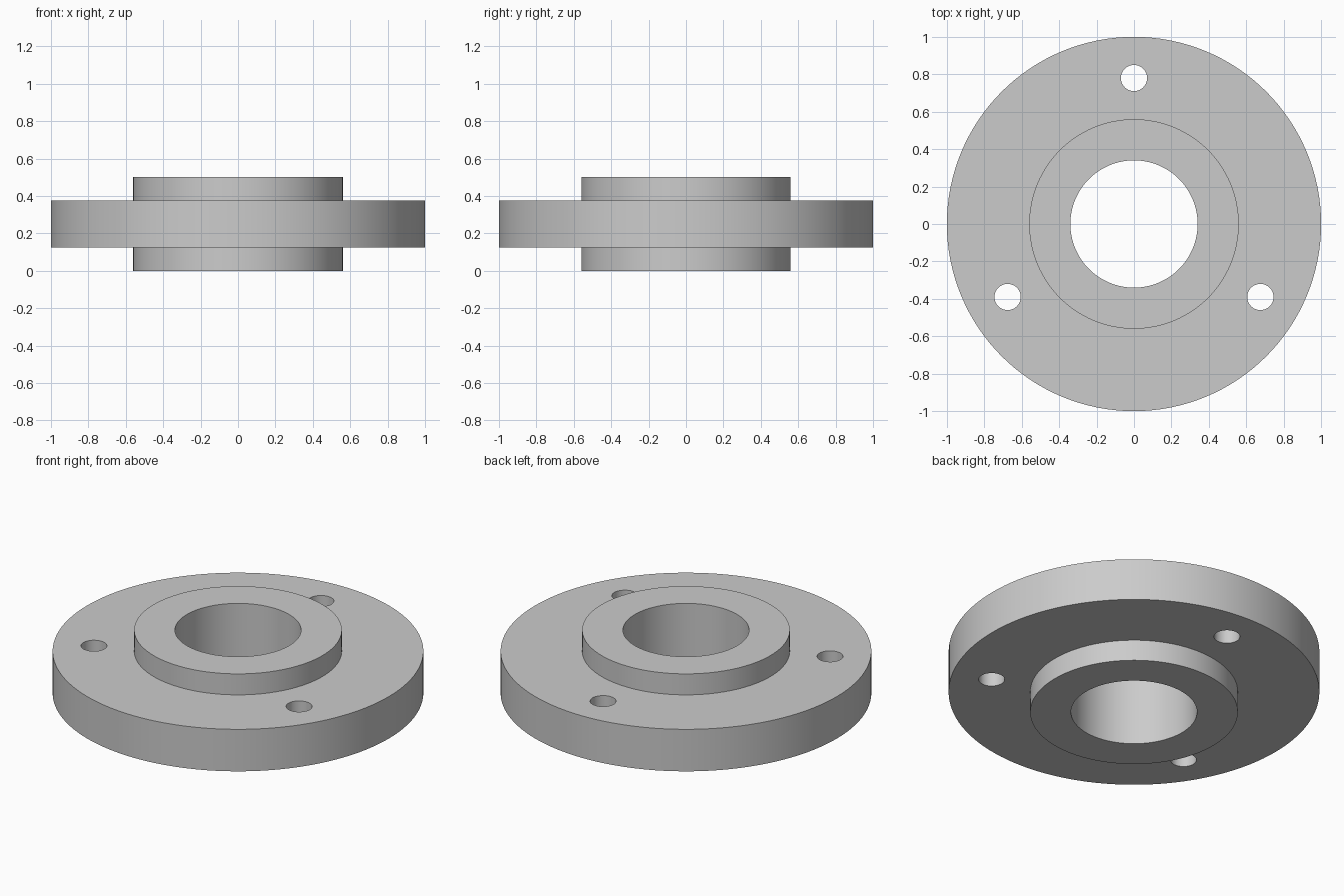
import bpy, bmesh, math
from mathutils import Vector

cube = bpy.data.objects.get("Cube")
if cube:
    bpy.data.objects.remove(cube, do_unlink=True)

# Dimensions
BORE_R, HUB_R, FLANGE_R = 0.34, 0.56, 1.0
FLANGE_LOW, FLANGE_HIGH, HEIGHT = 0.125, 0.375, 0.5
BOLT_CIRCLE_R, BOLT_R, BOLT_COUNT = 0.78, 0.07, 3

# Material
grey = bpy.data.materials.new("light grey metal")
grey.use_nodes = True
colour = (0.6, 0.6, 0.6, 1)
grey.diffuse_color = colour
grey.node_tree.nodes["Principled BSDF"].inputs["Base Color"].default_value = colour


def revolve(name, profile, steps=128):
    """Spin a closed (radius, height) profile around z."""
    bm = bmesh.new()
    verts = [bm.verts.new((0, r, z)) for r, z in profile]
    edges = [bm.edges.new((v, verts[i - 1])) for i, v in enumerate(verts)]
    bmesh.ops.spin(bm, geom=verts + edges, axis=Vector((0, 0, 1)), cent=Vector(),
                   angle=math.tau, steps=steps, use_merge=True)
    bmesh.ops.remove_doubles(bm, verts=bm.verts, dist=1e-5)
    bmesh.ops.recalc_face_normals(bm, faces=bm.faces)
    mesh = bpy.data.meshes.new(name)
    bm.to_mesh(mesh)
    bm.free()
    mesh.materials.append(grey)
    obj = bpy.data.objects.new(name, mesh)
    bpy.context.collection.objects.link(obj)
    return obj


# Flanged hub with central bore
flange = revolve("flanged_hub", [
    (BORE_R, 0), (HUB_R, 0), (HUB_R, FLANGE_LOW), (FLANGE_R, FLANGE_LOW),
    (FLANGE_R, FLANGE_HIGH), (HUB_R, FLANGE_HIGH), (HUB_R, HEIGHT), (BORE_R, HEIGHT)])

# Bolt holes, evenly spaced with one at the back
for i in range(BOLT_COUNT):
    angle = math.pi / 2 + i * math.tau / BOLT_COUNT
    bpy.ops.mesh.primitive_cylinder_add(
        vertices=48, radius=BOLT_R, depth=HEIGHT,
        location=(BOLT_CIRCLE_R * math.cos(angle), BOLT_CIRCLE_R * math.sin(angle), HEIGHT / 2))
    cutter = bpy.context.object
    cutter.name = "bolt_hole_cutter"
    cutter.hide_render = True
    cutter.data.materials.append(grey)
    cut = flange.modifiers.new("bolt_hole", "BOOLEAN")
    cut.operation = "DIFFERENCE"
    cut.solver = "EXACT"
    cut.object = cutter
    bpy.context.view_layer.objects.active = flange
    bpy.ops.object.modifier_apply(modifier=cut.name)
    bpy.data.objects.remove(cutter, do_unlink=True)

# Smooth round walls, crisp rims
bpy.ops.object.select_all(action="DESELECT")
flange.select_set(True)
bpy.context.view_layer.objects.active = flange
bpy.ops.object.shade_smooth_by_angle(angle=math.radians(30))
